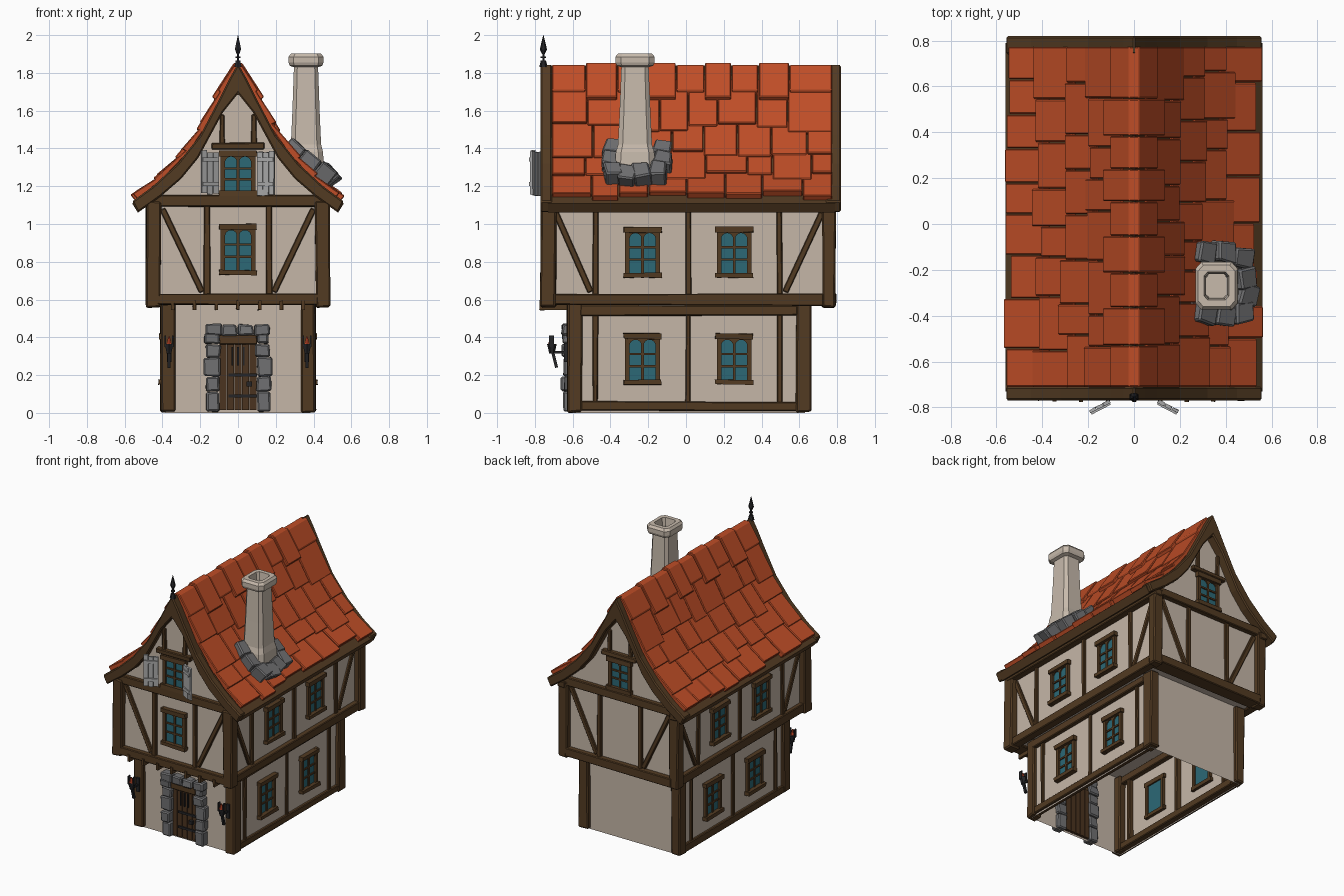
import bpy, bmesh, math, random
from mathutils import Matrix, Vector

random.seed(4)
rnd = random.uniform
if "Cube" in bpy.data.objects:
    bpy.data.objects.remove(bpy.data.objects["Cube"], do_unlink=True)


def material(name, r, g, b):
    m = bpy.data.materials.new(name)
    m.use_nodes = True
    m.diffuse_color = (r, g, b, 1)
    m.node_tree.nodes["Principled BSDF"].inputs["Base Color"].default_value = (r, g, b, 1)
    return m


PLASTER = material("plaster", .56, .47, .39)
CHIMNEY = material("pale chimney", .57, .49, .41)
WOOD = material("dark timber", .085, .043, .016)
DOOR = material("door wood", .07, .034, .014)
TILE = material("orange roof tile", .52, .075, .02)
GLASS = material("teal glass", .025, .14, .18)
STONE = material("grey stone", .16, .16, .165)
IRON = material("black iron", .018, .018, .02)
PALE = material("weathered shutter", .4, .4, .4)
FLAME = material("red ember", .5, .06, .02)

# Facade frames: local axes are along the wall, outward, up
def frame(along, out):
    return Matrix((along, out, (0, 0, 1))).transposed().to_4x4()

FRONT, BACK = frame((1, 0, 0), (0, -1, 0)), frame((1, 0, 0), (0, 1, 0))
RIGHT, LEFT = frame((0, 1, 0), (1, 0, 0)), frame((0, 1, 0), (-1, 0, 0))
WORLD = Matrix.Identity(4)


def cuboid(bm, lo, hi, M=WORLD, jitter=0.0):
    lo, hi = Vector(lo), Vector(hi)
    vs = bmesh.ops.create_cube(bm, size=1)["verts"]
    for v in vs:
        p = (lo + hi) / 2 + v.co * (hi - lo)
        v.co = M @ (p + Vector([rnd(-jitter, jitter) for _ in range(3)]))
    return vs


def strut(bm, a, b, width, n0, n1, M):
    # Slanted timber between two (along, up) points
    a, b = Vector(a), Vector(b)
    side = (b - a).orthogonal().normalized() * width / 2
    prism(bm, [a + side, b + side, b - side, a - side], n0, n1, M)


def prism(bm, pts, n0, n1, M):
    rings = [[bm.verts.new(M @ Vector((p[0], n, p[1]))) for p in pts] for n in (n0, n1)]
    bm.faces.new(rings[0])
    bm.faces.new(rings[1][::-1])
    for i in range(len(pts)):
        j = (i + 1) % len(pts)
        bm.faces.new((rings[0][i], rings[1][i], rings[1][j], rings[0][j]))


def cone(bm, r0, r1, z0, z1, at=(0, 0), seg=6):
    bmesh.ops.create_cone(bm, cap_ends=True, segments=seg, radius1=r0, radius2=r1, depth=z1 - z0,
                          matrix=Matrix.Translation((at[0], at[1], (z0 + z1) / 2)))


def finish(bm, name, mat, bevel=0.0):
    bmesh.ops.recalc_face_normals(bm, faces=bm.faces)
    me = bpy.data.meshes.new(name)
    bm.to_mesh(me)
    bm.free()
    me.materials.append(mat)
    ob = bpy.data.objects.new(name, me)
    bpy.context.collection.objects.link(ob)
    if bevel:
        mod = ob.modifiers.new("worn edges", "BEVEL")
        mod.width, mod.segments = bevel, 1
    return ob


# Roof curves from ridge to eave
OUTER = [(0, 1.85), (.045, 1.77), (.1, 1.66), (.2, 1.47), (.32, 1.32), (.45, 1.2), (.56, 1.12)]
INNER = [(0, 1.69), (.08, 1.59), (.21, 1.35), (.3, 1.24), (.41, 1.145), (.53, 1.06)]

def mirrored(pts):
    return [(-x, z) for x, z in pts[:0:-1]] + list(pts)

# Plaster walls: open-bottomed ground floor, and upper floor with gables
bm = bmesh.new()
cuboid(bm, (-.385, -.6, 0), (.385, .63, .6))
bm.faces.ensure_lookup_table()
bmesh.ops.delete(bm, geom=[f for f in bm.faces if abs(f.normal.z) > .9 or f.calc_center_median().z > .59
                           or f.calc_center_median().z < .01], context="FACES_ONLY")
finish(bm, "ground_floor_walls", PLASTER)
bm = bmesh.new()
gable = [(x, z + .03) for x, z in INNER[:-1]] + [(.44, 1.12), (.44, .585)]
prism(bm, mirrored(gable), -.725, .755, WORLD)
finish(bm, "upper_floor_walls", PLASTER)

# Corner posts
bm = bmesh.new()
for s in (-1, 1):
    for x, y0, y1, z0, z1 in ((.41, -.63, -.55, .005, .58), (.41, .58, .66, .005, .58),
                              (.485, -.77, -.69, .56, 1.12), (.485, .72, .79, .56, 1.12)):
        xs = sorted((s * x, s * (x - .075)))
        cuboid(bm, (xs[0], y0, z0), (xs[1], y1, z1), jitter=.005)
finish(bm, "corner_posts", WOOD, .008)

# Windows: glass, frame, glazing bars and arched heads
def window(M, u, z, n, h=.27):
    g = bmesh.new()
    cuboid(g, (u - .08, n - .01, z + .02), (u + .08, n + .006, z + h - .02), M)
    finish(g, "window_glass", GLASS)
    w = bmesh.new()
    top = z + h - .03
    for s in (-1, 1):
        c = u + s * .08
        cuboid(w, (c - .012, n - .02, z), (c + .012, n + .02, z + h), M)
        c = u + s * .037
        arch = [(c + .032 * math.cos(a), top - .035 + .032 * math.sin(a))
                for a in (math.pi * i / 8 for i in range(9))]
        prism(w, [(c - .034, top + .005), (c + .034, top + .005)] + arch, n, n + .014, M)
    cuboid(w, (u - .1, n - .02, top), (u + .1, n + .032, z + h), M, .003)
    cuboid(w, (u - .1, n - .02, z), (u + .1, n + .035, z + .026), M, .003)
    cuboid(w, (u - .007, n, z), (u + .007, n + .014, top), M)
    for k in (.36, .6):
        cuboid(w, (u - .08, n, z + h * k - .006), (u + .08, n + .014, z + h * k + .006), M)
    finish(w, "window_frame", WOOD)


# Long side timbers and windows
for label, M in (("right", RIGHT), ("left", LEFT)):
    bm = bmesh.new()
    for y0, y1, n, z0, z1 in ((-.56, .59, .405, .01, .06), (-.56, .59, .41, .515, .57),
                              (-.7, .73, .475, .57, .63), (-.74, .8, .485, 1.07, 1.115)):
        cuboid(bm, (y0, n - .06, z0), (y1, n, z1), M, .004)
    for n, z0, z1 in ((.4, .05, .53), (.457, .62, 1.09)):
        for y in (-.48, .012, .495):
            cuboid(bm, (y - .014, n - .05, z0), (y + .014, n, z1), M, .003)
    for y0, y1 in ((-.69, -.505), (.72, .525)):
        strut(bm, (y0, 1.06), (y1, .64), .032, .42, .455, M)
    finish(bm, label + "_side_timbers", WOOD, .005)
    for y in (-.23, .255):
        window(M, y, .15, .385)
        window(M, y, .715, .44)

# Gable end timbers, attic windows and bargeboards
for label, M, n in (("front", FRONT, .725), ("back", BACK, .755)):
    bm = bmesh.new()
    cuboid(bm, (-.43, n - .06, .57), (.43, n + .04, .63), M, .004)
    cuboid(bm, (-.45, n - .05, 1.09), (.45, n + .035, 1.15), M, .004)
    cuboid(bm, (-.14, n - .03, 1.395), (.14, n + .03, 1.43), M, .003)
    for s in (-1, 1):
        cuboid(bm, (s * .165 - .016, n - .02, .62), (s * .165 + .016, n + .02, 1.1), M, .003)
        cuboid(bm, (s * .085 - .013, n - .02, 1.42), (s * .085 + .013, n + .02, 1.58), M, .003)
        strut(bm, (s * .4, 1.08), (s * .19, .64), .032, n - .02, n + .018, M)
    finish(bm, label + "_gable_timbers", WOOD, .005)
    window(M, 0, 1.15, n, .24)
    bm = bmesh.new()
    prism(bm, mirrored(OUTER) + mirrored(INNER)[::-1], n - .015, n + (.045 if n < .75 else .065), M)
    finish(bm, label + "_bargeboard", WOOD, .008)
window(FRONT, 0, .73, .725)

# Joist pegs under the front overhang
bm = bmesh.new()
for i in range(-3, 4):
    cuboid(bm, (i * .115 - .009, -.775, .545), (i * .115 + .009, -.62, .595), jitter=.002)
finish(bm, "joist_pegs", WOOD)

# Roof boards
bm = bmesh.new()
boards = [(x, z - .012) for x, z in OUTER]
prism(bm, mirrored(boards) + mirrored(INNER)[::-1], -.73, .79, WORLD)
finish(bm, "roof_boards", WOOD)


def along_roof(t):
    lens = [math.dist(a, b) for a, b in zip(OUTER, OUTER[1:])]
    d = t * sum(lens)
    for a, b, l in zip(OUTER, OUTER[1:], lens):
        if d <= l or b == OUTER[-1]:
            return Vector(a).lerp(Vector(b), d / l)
        d -= l


# Roof tiles: uneven overlapping courses on both slopes
bm = bmesh.new()
edges = [.16, .42, .61, .79, .965]
for s in (-1, 1):
    for upper, lower in zip(edges, edges[1:]):
        y = -.712
        while y < .77:
            y1 = y + rnd(.13, .24)
            y1 = .775 if y1 > .68 else y1
            a = along_roof(upper - .05)
            b = along_roof(min(lower + rnd(-.03, .035), .985))
            d = (b - a).normalized()
            nrm = Vector((-d.y, d.x))
            thick = rnd(.022, .036)
            pts = [a - nrm * .01, a + nrm * .008, b + nrm * thick, b - nrm * .01]
            prism(bm, [(s * p.x, p.y) for p in pts], y + .002, y1 - .002, WORLD)
            y = y1
finish(bm, "roof_tiles", TILE, .005)

# Ridge caps
bm = bmesh.new()
y, i = -.712, 0
while y < .77:
    y1 = y + rnd(.14, .2)
    y1 = .775 if y1 > .68 else y1
    up = .006 + (i % 2) * .012
    w = .085 + (i % 2) * .02
    low = 1.85 - w * 1.92
    half = [(.022, 1.835 + up), (w + .015 + up, low + .025), (w, low - .01)]
    prism(bm, [(-x, z) for x, z in half[::-1]] + half + [(0, 1.8)], y + .002, y1 - .002, WORLD)
    y, i = y1, i + 1
finish(bm, "ridge_caps", TILE, .005)

# Chimney: chamfered square rings with a hollow top
bm = bmesh.new()
rings = []
for z, h in ((1.22, .1), (1.38, .09), (1.42, .08), (1.6, .072), (1.83, .064), (1.838, .086),
             (1.855, .092), (1.885, .092), (1.902, .08), (1.902, .054), (1.85, .048), (1.7, .045)):
    c = h * .72
    octagon = ((h, -c), (h, c), (c, h), (-c, h), (-h, c), (-h, -c), (-c, -h), (c, -h))
    rings.append([bm.verts.new((.36 + px, -.27 + py * 1.13, z)) for px, py in octagon])
for r0, r1 in zip(rings, rings[1:]):
    for i in range(8):
        bm.faces.new((r0[i], r0[i - 1], r1[i - 1], r1[i]))
bm.faces.new(rings[-1])
finish(bm, "chimney", CHIMNEY)

# Stones around the chimney foot
bm = bmesh.new()
for x, y in ((.3, -.13), (.38, -.12), (.46, -.15), (.47, -.23), (.475, -.31), (.46, -.385), (.38, -.4), (.3, -.39)):
    z = 1.41 - (x - .27) * .76
    M = Matrix.Translation((x, y, z)) @ Matrix.Rotation(.7 + rnd(-.15, .15), 4, "Y") @ Matrix.Rotation(rnd(-.2, .2), 4, "Z")
    cuboid(bm, (-.05, -.046, -.05), (.05, .046, .045), M, .009)
finish(bm, "chimney_stones", STONE, .008)

# Door: planks, ledges, iron straps and grille
bm = bmesh.new()
for i in range(5):
    x = -.1 + i * .04
    cuboid(bm, (x + .002, .58, .015), (x + .038, .615 + rnd(0, .004), .38), FRONT)
finish(bm, "door_planks", DOOR)
bm = bmesh.new()
cuboid(bm, (-.1, .59, .365), (.1, .64, .41), FRONT, .003)
finish(bm, "door_lintel", WOOD, .004)
bm = bmesh.new()
for z in (.09, .2):
    cuboid(bm, (-.05, .6, z - .008), (.1, .625, z + .008), FRONT)
cuboid(bm, (.045, .6, .14), (.075, .64, .165), FRONT)
for x in (-.03, 0, .03):
    cuboid(bm, (x - .004, .6, .25), (x + .004, .626, .35), FRONT)
finish(bm, "door_ironwork", IRON)

# Door surround stones
bm = bmesh.new()
for s in (-1, 1):
    z = .005
    for h in (.11, .08, .1, .07, .06):
        a, b = sorted((s * (.1 + rnd(-.008, .004)), s * (.172 + rnd(-.012, .01))))
        cuboid(bm, (a, .57, z), (b, .65 + rnd(-.01, .012), z + h - .003), FRONT, .005)
        z += h
for i in range(4):
    x = -.17 + i * .085
    cuboid(bm, (x, .57, .41), (x + .082, .65 + rnd(0, .012), .468), FRONT, .006)
finish(bm, "door_surround_stones", STONE, .008)

# Open shutters on the front attic window
for s in (-1, 1):
    bm = bmesh.new()
    M = Matrix.Translation((s * .105, -.772, 0)) @ Matrix.Rotation(s * -.48, 4, "Z")
    for i in range(3):
        a, b = sorted((s * (i * .034 + .001), s * (i * .034 + .032)))
        cuboid(bm, (a, -.008, 1.15 + rnd(0, .015)), (b, .006, 1.39 - rnd(0, .015)), M, .002)
    for z in (1.2, 1.33):
        a, b = sorted((s * .004, s * .098))
        cuboid(bm, (a, -.016, z), (b, -.006, z + .022), M)
    finish(bm, ("left" if s > 0 else "right") + "_shutter", PALE)

# Wall torches
for s in (-1, 1):
    bm = bmesh.new()
    x = s * .365
    cuboid(bm, (x - .012, -.645, .27), (x + .012, -.625, .37))
    cuboid(bm, (x - .006, -.7, .315), (x + .006, -.63, .328))
    strut(bm, (-.685, .24), (-.715, .36), .016, x - .008, x + .008, Matrix(((0, 1, 0, 0), (1, 0, 0, 0), (0, 0, 1, 0), (0, 0, 0, 1))))
    cone(bm, .014, .026, .315, .365, (x, -.71))
    for k in (-1, 1):
        cuboid(bm, (x + k * .02 - .004, -.725, .35), (x + k * .02 + .004, -.7, .41))
    finish(bm, "torch_bracket", IRON)
    bm = bmesh.new()
    cone(bm, .016, .004, .36, .405, (x, -.715))
    finish(bm, "torch_ember", FLAME)

# Roof finial
bm = bmesh.new()
for r0, r1, z0, z1 in ((.022, .014, 1.83, 1.865), (.006, .006, 1.86, 1.92), (.014, .014, 1.878, 1.888),
                       (.008, .019, 1.9, 1.925), (.019, .001, 1.925, 2.0)):
    cone(bm, r0, r1, z0, z1, (0, -.755))
finish(bm, "roof_finial", IRON)
